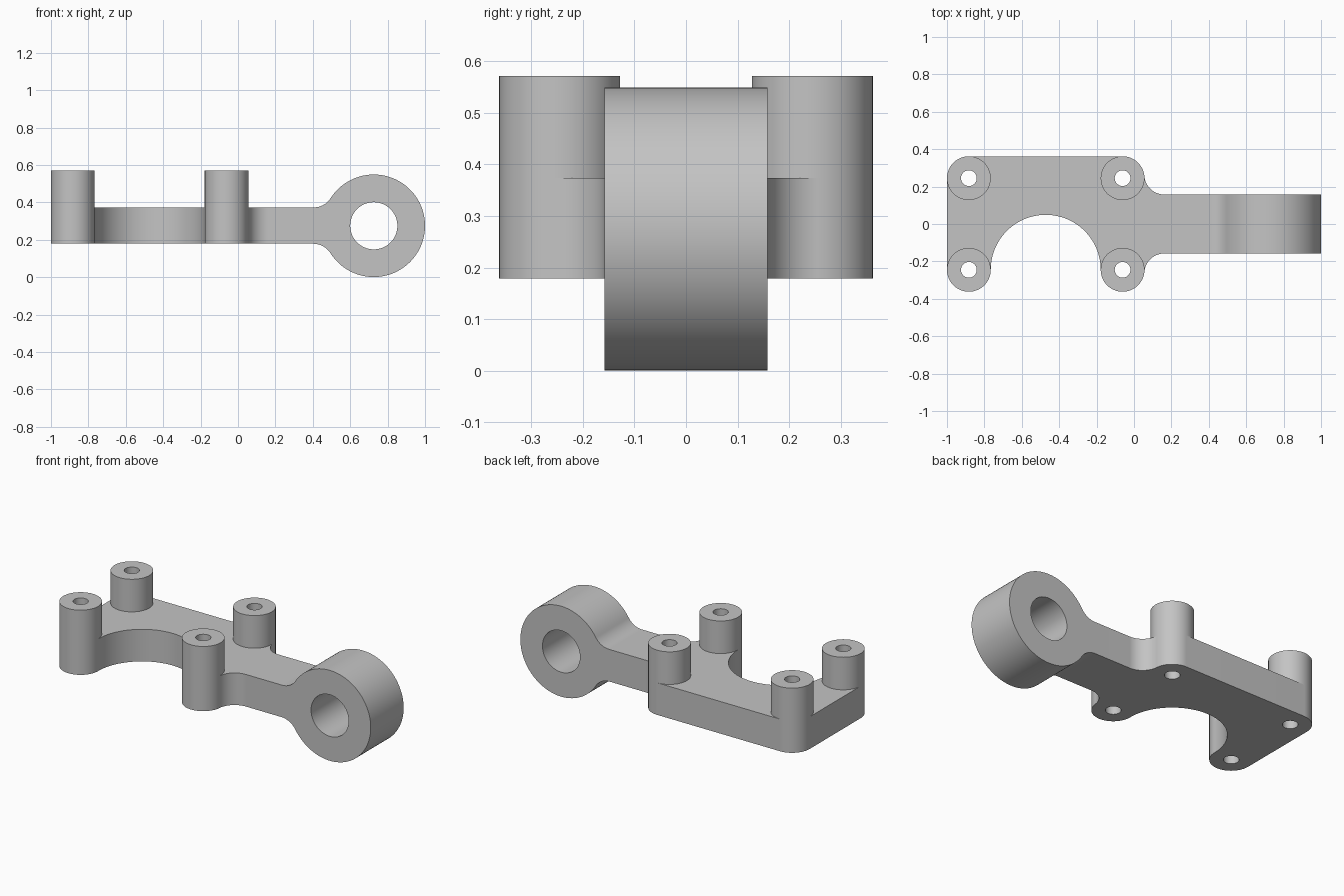
import bpy
import bmesh
from math import sin, cos, radians

cube = bpy.data.objects.get("Cube")
if cube:
    bpy.data.objects.remove(cube)

# Main dimensions
STEP = 2.5
PLATE_LOW, PLATE_TOP, POST_TOP = 0.179, 0.3735, 0.571
POST_X, POST_Y, POST_R, POST_BORE = (-0.883, -0.061), 0.245, 0.117, 0.042
EYE_X, EYE_Z, EYE_R, EYE_BORE = 0.726, 0.275, 0.274, 0.126
FILLET_R = 0.107


def arc(cx, cy, r, start, end):
    """Points along an arc, in degrees, counterclockwise."""
    count = round((end - start) / STEP)
    angles = [radians(start + i * STEP) for i in range(count + 1)]
    return [(cx + r * cos(a), cy + r * sin(a)) for a in angles]


def ring_quads(cx, cy, outer, inner):
    """Flat washer as a list of quads."""
    a, b = arc(cx, cy, outer, 0, 360), arc(cx, cy, inner, 0, 360)
    return [[a[i], a[i + 1], b[i + 1], b[i]] for i in range(len(a) - 1)]


def extrude(bm, faces, vector):
    """Extrude a face region and return its new end faces."""
    geom = bmesh.ops.extrude_face_region(bm, geom=faces)["geom"]
    verts = [g for g in geom if isinstance(g, bmesh.types.BMVert)]
    bmesh.ops.translate(bm, verts=verts, vec=vector)
    return [g for g in geom if isinstance(g, bmesh.types.BMFace)]


def flat_faces(bm, polygons, place):
    """Make flat faces that share their common corners."""
    shared, faces = {}, []
    for polygon in polygons:
        corners = []
        for u, v in polygon:
            key = (round(u, 5), round(v, 5))
            if key not in shared:
                shared[key] = bm.verts.new(place(u, v))
            if shared[key] not in corners:
                corners.append(shared[key])
        faces.append(bm.faces.new(corners))
    return faces


bm = bmesh.new()

# Plate web between the posts, with the round cutout and the neck fillets
left_x, right_x = POST_X
reach = POST_R + FILLET_R
neck_x = right_x + reach * cos(radians(5))
fillet_y = POST_Y + reach * sin(radians(5))
half_width = fillet_y - FILLET_R
cut_x = (left_x + right_x) / 2
cut_r = (right_x - left_x) / 2 - POST_R
web = (arc(left_x, -POST_Y, POST_R, 0, 180)
       + arc(left_x, POST_Y, POST_R, 180, 450)
       + arc(right_x, POST_Y, POST_R, 90, 365)
       + arc(neck_x, fillet_y, FILLET_R, 185, 270)
       + arc(neck_x, -fillet_y, FILLET_R, 90, 175)
       + arc(right_x, -POST_Y, POST_R, -5, 180)
       + arc(cut_x, -POST_Y, cut_r, 0, 180))

# Post rings around the web, raised above the plate
plate = [web]
for x in POST_X:
    for y in (-POST_Y, POST_Y):
        plate += ring_quads(x, y, POST_R, POST_BORE)
base = flat_faces(bm, plate, lambda u, v: (u, v, PLATE_LOW))
top = extrude(bm, base, (0, 0, PLATE_TOP - PLATE_LOW))
post_faces = [f for f in top if len(f.verts) == 4]
extrude(bm, post_faces, (0, 0, POST_TOP - PLATE_TOP))

# Arm blending into the bored eye
blend = 32.5
s, c = sin(radians(blend)), cos(radians(blend))


def blend_arc(height, side, start, end):
    r = (EYE_R * s - height) / (1 - s)
    return arc(EYE_X - (EYE_R + r) * c, EYE_Z + side * (EYE_R + r) * s, r, start, end)


neck = ([(neck_x, PLATE_LOW), (neck_x, PLATE_TOP)]
        + blend_arc(PLATE_TOP - EYE_Z, 1, 270, 360 - blend)
        + arc(EYE_X, EYE_Z, EYE_R, 180 - blend, 180 + blend)
        + blend_arc(EYE_Z - PLATE_LOW, -1, blend, 90))
arm = [neck] + ring_quads(EYE_X, EYE_Z, EYE_R, EYE_BORE)
side = flat_faces(bm, arm, lambda u, v: (u, -half_width, v))
extrude(bm, side, (0, 2 * half_width, 0))

# Join the arm to the plate without inner walls
seam = [f for f in bm.faces if all(abs(v.co.x - neck_x) < 0.0001 for v in f.verts)]
bmesh.ops.delete(bm, geom=seam, context="FACES")
bmesh.ops.remove_doubles(bm, verts=bm.verts[:], dist=0.0001)
bmesh.ops.recalc_face_normals(bm, faces=bm.faces[:])

mesh = bpy.data.meshes.new("mounting_bracket")
bm.to_mesh(mesh)
bm.free()
bracket = bpy.data.objects.new("mounting_bracket", mesh)
bpy.context.collection.objects.link(bracket)

# Plain grey metal
grey = bpy.data.materials.new("light_grey")
grey.use_nodes = True
colour = (0.55, 0.55, 0.55, 1)
grey.diffuse_color = colour
for node in grey.node_tree.nodes:
    if node.type == "BSDF_PRINCIPLED":
        node.inputs["Base Color"].default_value = colour
mesh.materials.append(grey)

bpy.ops.object.select_all(action="DESELECT")
bracket.select_set(True)
bpy.context.view_layer.objects.active = bracket
bpy.ops.object.shade_smooth_by_angle(angle=radians(30))
